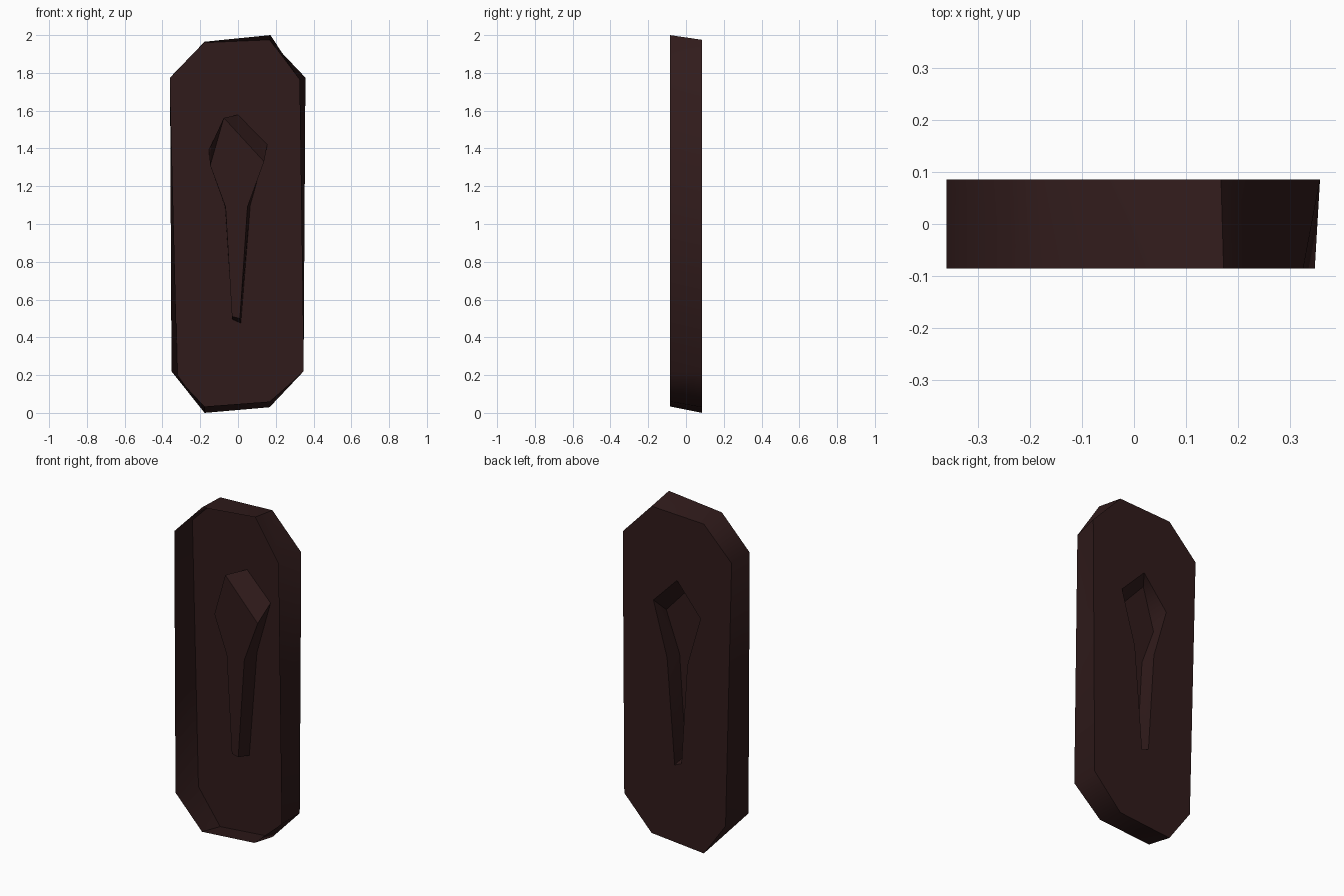
import bpy, bmesh, math

if "Cube" in bpy.data.objects:
    bpy.data.objects.remove(bpy.data.objects["Cube"])

FRONT, BACK, FLOOR = -0.085, 0.085, -0.012

# (x, z) outlines, clockwise seen from the front
rim_front = [(-0.36, 1.775), (-0.177, 1.965), (0.172, 2.0), (0.325, 1.765),
             (0.347, 0.22), (0.167, 0.06), (-0.177, 0.034), (-0.352, 0.22)]
rim_back = [(-0.36, 1.775), (-0.177, 1.96), (0.167, 1.975), (0.357, 1.775),
            (0.347, 0.22), (0.167, 0.03), (-0.177, 0.0), (-0.32, 0.2)]
dent_back = [(-0.155, 1.39), (0.0, 1.578), (0.155, 1.42), (0.065, 1.10),
             (0.015, 0.475), (-0.03, 0.495), (-0.068, 1.09)]
dent_floor = [(-0.147, 1.31), (-0.075, 1.562), (0.138, 1.33), (0.05, 1.09),
              (0.01, 0.50), (-0.032, 0.51), (-0.066, 1.09)]

bm = bmesh.new()


def ring(points, y):
    return [bm.verts.new((x, y, z)) for x, z in points]


def loft(a, b):
    """Triangulated wall between two rings."""
    n = len(a)
    for i in range(n):
        j = (i + 1) % n
        bm.faces.new((a[i], b[i], a[j]))
        bm.faces.new((b[i], b[j], a[j]))


def loop_edges(r):
    return [bm.edges.get((r[i], r[(i + 1) % len(r)])) for i in range(len(r))]


# outer wall, open at the front
rf, rb = ring(rim_front, FRONT), ring(rim_back, BACK)
loft(rf, rb)

# long recess pressed in from the back
df, db = ring(dent_floor, FLOOR), ring(dent_back, BACK)
loft(df, db)
bm.faces.new(df)

# back panel around the recess
bmesh.ops.triangle_fill(bm, use_beauty=True, use_dissolve=False,
                        edges=loop_edges(rb) + loop_edges(db), normal=(0, 1, 0))
bmesh.ops.recalc_face_normals(bm, faces=bm.faces)

mesh = bpy.data.meshes.new("hollow_panel")
bm.to_mesh(mesh)
bm.free()
panel = bpy.data.objects.new("hollow_panel", mesh)
bpy.context.collection.objects.link(panel)

mat = bpy.data.materials.new("dark_brown")
mat.diffuse_color = (0.03, 0.011, 0.011, 1)
mat.use_nodes = True
mat.node_tree.nodes["Principled BSDF"].inputs["Base Color"].default_value = mat.diffuse_color
mesh.materials.append(mat)

bpy.context.view_layer.objects.active = panel
panel.select_set(True)
bpy.ops.object.shade_smooth_by_angle(angle=math.radians(50))
